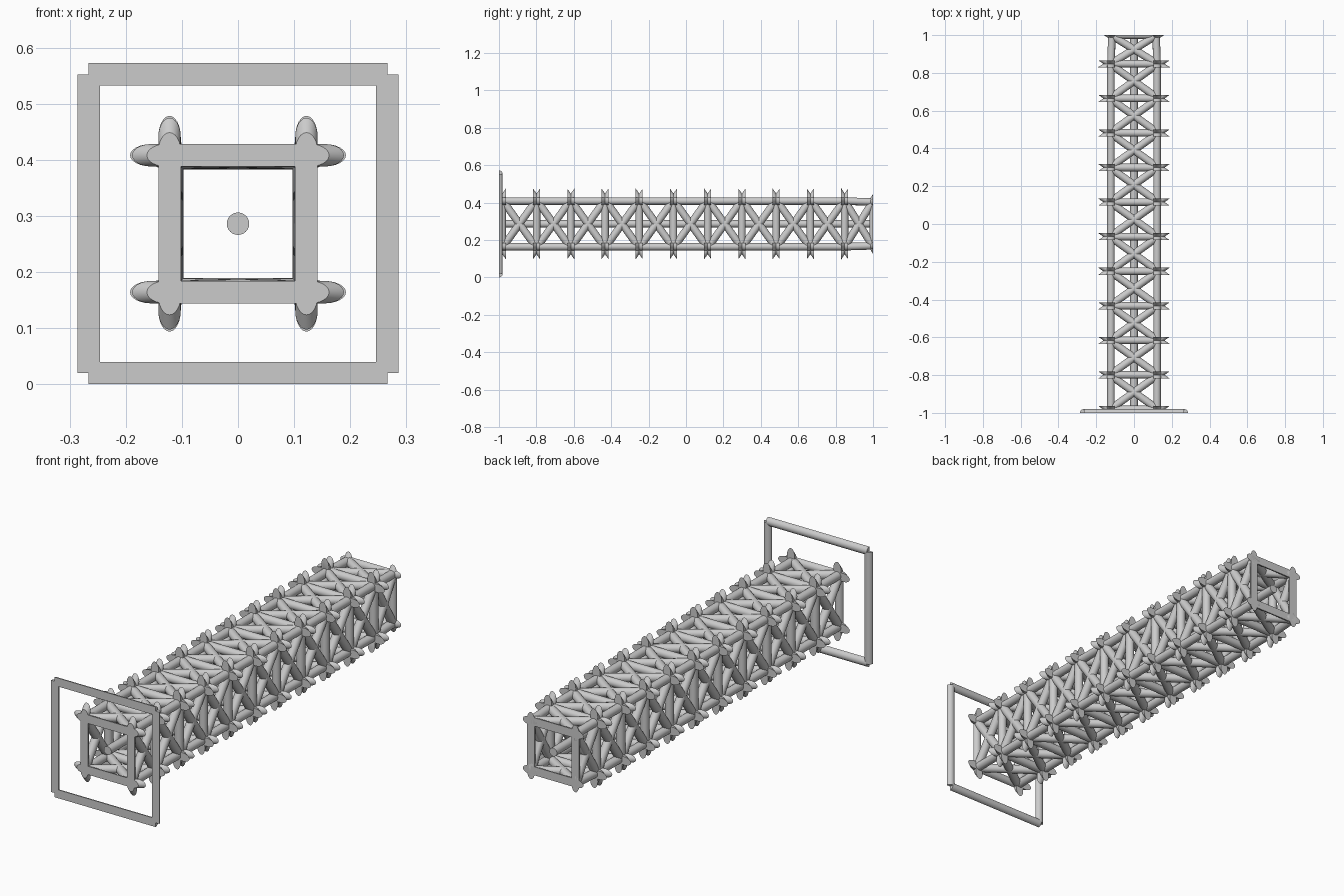
import bpy, bmesh, math
from mathutils import Vector

cube = bpy.data.objects.get("Cube")
if cube:
    bpy.data.objects.remove(cube)

R = 0.02                    # tube radius
MID = 0.286                 # height of the long axis
HALF = 0.122                # axis to corner chord
TIP = 0.117                 # same, at the tapered far end
BAY = 0.183
LIP = 0.0187                # how far braces run past a joint
START, END = -0.982, 1.0
SLOPE = 1.4                 # sideways run of a brace per unit of length
JOINTS = [START + BAY * i for i in range(11)] + [END]
Y = Vector((0, 1, 0))

steel = bpy.data.materials.new("grey_steel")
steel.use_nodes = True
steel.diffuse_color = (0.6, 0.6, 0.6, 1)
steel.node_tree.nodes["Principled BSDF"].inputs["Base Color"].default_value = (0.6, 0.6, 0.6, 1)

# Four sides of the square: outward direction and in-plane direction
SIDES = []
for k in range(4):
    a = k * math.pi / 2
    SIDES.append((Vector((math.cos(a), 0, math.sin(a))),
                  Vector((-math.sin(a), 0, math.cos(a)))))


def tube(bm, a, b, u, v, half=False):
    """Loft a round (or half round) section with radius vectors u, v from a to b."""
    n = 13 if half else 24
    step = math.pi / 12
    rings = []
    for c in (a, b):
        rings.append([bm.verts.new(c + u * math.cos(i * step) + v * math.sin(i * step))
                      for i in range(n)])
    for i in range(n):
        j = (i + 1) % n
        bm.faces.new((rings[0][i], rings[0][j], rings[1][j], rings[1][i]))
    bm.faces.new(rings[0])
    bm.faces.new(rings[1])


def finish(bm, name):
    bmesh.ops.recalc_face_normals(bm, faces=bm.faces[:])
    mesh = bpy.data.meshes.new(name)
    bm.to_mesh(mesh)
    bm.free()
    mesh.materials.append(steel)
    obj = bpy.data.objects.new(name, mesh)
    bpy.context.collection.objects.link(obj)
    bpy.ops.object.select_all(action='DESELECT')
    obj.select_set(True)
    bpy.context.view_layer.objects.active = obj
    bpy.ops.object.shade_smooth_by_angle(angle=math.radians(35))


def at(n, w, y, out, along):
    return n * out + w * along + Vector((0, y, MID))


def brace(bm, n, w, y0, y1, w0, w1, n0=HALF, n1=HALF):
    """Slanted tube whose ends are cut square to the long axis."""
    stretch = math.hypot(1, (w1 - w0) / (y1 - y0))
    tube(bm, at(n, w, y0, n0, w0), at(n, w, y1, n1, w1), w * R * stretch, n * R)


# Corner chords, bent slightly inward in the last bay
bm = bmesh.new()
for n, w in SIDES:
    p = [at(n, w, y, h, h) for y, h in ((START, HALF), (JOINTS[-2], HALF), (END, TIP))]
    tube(bm, p[0], p[1], n * R, w * R)
    tube(bm, p[1], p[2], n * R, w * R)
finish(bm, "corner_chords")

# Central rod
bm = bmesh.new()
tube(bm, Vector((0, START, MID)), Vector((0, END, MID)),
     Vector((R, 0, 0)), Vector((0, 0, R)))
finish(bm, "central_rod")

# Square frames at the joints, half round at both ends
bm = bmesh.new()
for i, y in enumerate(JOINTS):
    last = i == len(JOINTS) - 1
    h = TIP if last else HALF
    for n, w in SIDES:
        tube(bm, at(n, w, y, h, -h), at(n, w, y, h, h),
             n * R, Y * (-R if last else R), half=(i == 0 or last))
finish(bm, "joint_frames")

# Crossed braces on every side of every bay
bm = bmesh.new()
node_w = SLOPE * BAY / 2
lip_w = SLOPE * (BAY / 2 + LIP)
for i in range(len(JOINTS) - 1):
    first, last = i == 0, i == len(JOINTS) - 2
    y0 = JOINTS[i] - (0 if first else LIP)
    y1 = JOINTS[i + 1] + (0 if last else LIP)
    w0 = node_w if first else lip_w
    w1 = HALF if last else lip_w
    for n, w in SIDES:
        for s in (-1, 1):
            brace(bm, n, w, y0, y1, -s * w0, s * w1, HALF, TIP if last else HALF)
            if first:       # short stubs at the front joint
                brace(bm, n, w, START, START + LIP, s * node_w, s * lip_w)
finish(bm, "crossed_braces")

# Large square ring at the front, flat on its front face
bm = bmesh.new()
ring = MID - R
for n, w in SIDES:
    tube(bm, at(n, w, -1, ring, -ring), at(n, w, -1, ring, ring), n * R, Y * R, half=True)
finish(bm, "front_ring")
